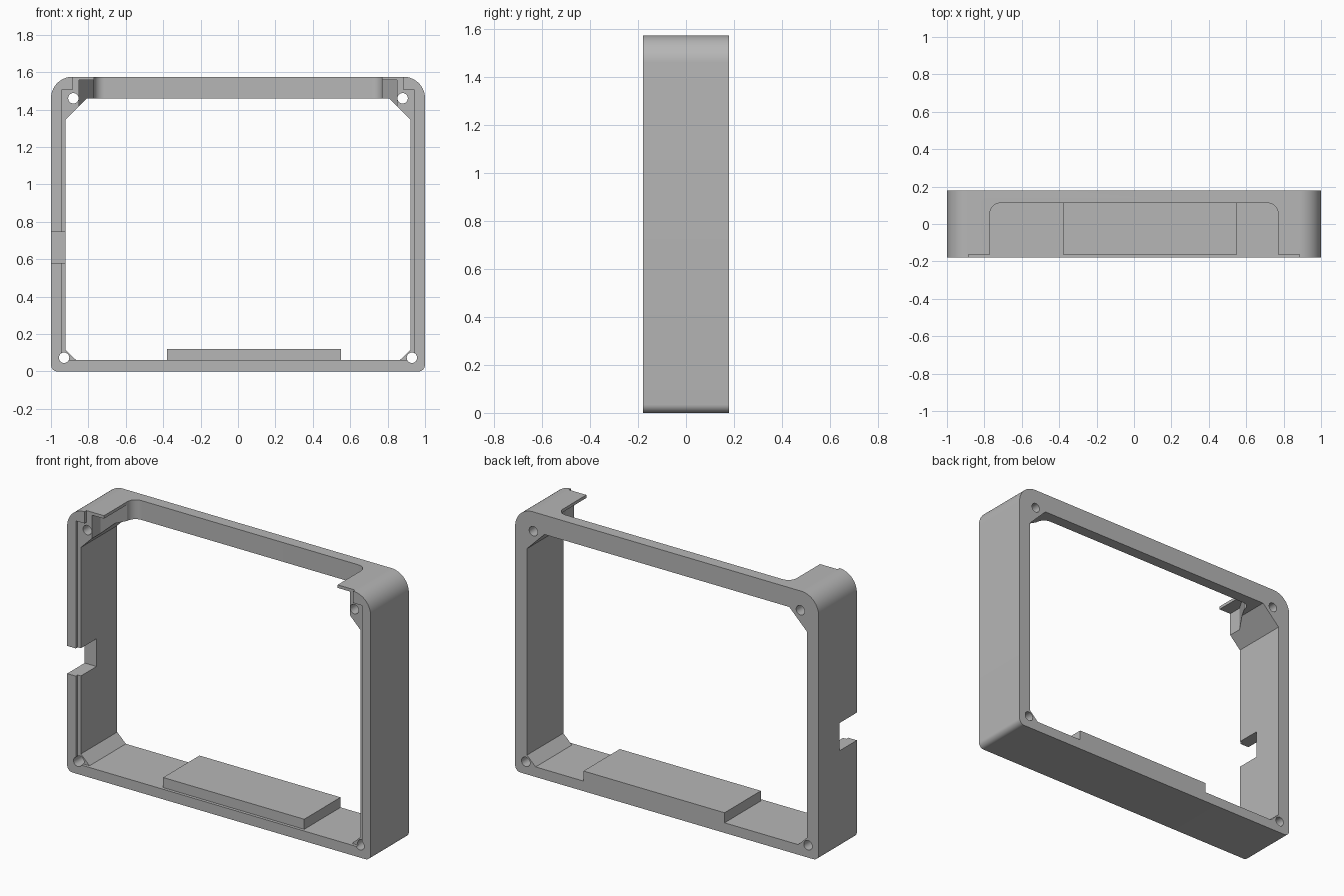
import bpy, bmesh, math
from mathutils import Vector

cube = bpy.data.objects.get("Cube")
if cube:
    bpy.data.objects.remove(cube, do_unlink=True)

grey = bpy.data.materials.new("plain grey")
grey.use_nodes = True
colour = (0.47, 0.47, 0.47, 1)
grey.diffuse_color = colour
grey.node_tree.nodes["Principled BSDF"].inputs["Base Color"].default_value = colour

FRONT, BACK = -0.18, 0.18
TOP, FLOOR = 1.575, 0.06
BEFORE, BEYOND = -0.4, 0.4


def arc(cx, cy, r, start, end, steps=12):
    angles = [math.radians(start + (end - start) * i / steps) for i in range(steps + 1)]
    return [(cx + r * math.cos(a), cy + r * math.sin(a)) for a in angles]


def mirrored(half):
    """Close a right-hand half profile with its mirror image."""
    return half + [(-x, y) for x, y in reversed(half)]


def prism(name, profile, low, high, axis="y"):
    """Extrude a flat profile along y (profile is xz) or z (profile is xy)."""
    place = (lambda a, b, c: (a, c, b)) if axis == "y" else (lambda a, b, c: (a, b, c))
    bm = bmesh.new()
    face = bm.faces.new([bm.verts.new(place(a, b, low)) for a, b in profile])
    extruded = bmesh.ops.extrude_face_region(bm, geom=[face])["geom"]
    shift = Vector(place(0, 0, high - low))
    bmesh.ops.translate(bm, verts=[v for v in extruded if isinstance(v, bmesh.types.BMVert)], vec=shift)
    bmesh.ops.recalc_face_normals(bm, faces=bm.faces)
    mesh = bpy.data.meshes.new(name)
    bm.to_mesh(mesh)
    bm.free()
    mesh.materials.append(grey)
    obj = bpy.data.objects.new(name, mesh)
    bpy.context.collection.objects.link(obj)
    return obj


def cut(target, cutter):
    """Subtract a cutter, keep the result and drop the cutter."""
    cutter.hide_render = True
    mod = target.modifiers.new("cut", "BOOLEAN")
    mod.operation, mod.solver, mod.object = "DIFFERENCE", "EXACT", cutter
    graph = bpy.context.evaluated_depsgraph_get()
    mesh = bpy.data.meshes.new_from_object(target.evaluated_get(graph))
    target.modifiers.clear()
    target.data = mesh
    bpy.data.objects.remove(cutter, do_unlink=True)


# Outer body: small bottom radii, large top radii
outline = mirrored(arc(0.965, 0.035, 0.035, -90, 0, 8) + arc(0.885, TOP - 0.115, 0.115, 0, 90, 16))
frame = prism("frame", outline, FRONT, BACK)

# Main opening with chamfered corners
opening = mirrored([(0.865, FLOOR), (0.922, 0.115), (0.922, 1.345), (0.807, 1.46)])
cut(frame, prism("opening_cutter", opening, BEFORE, BEYOND))

# Shallow front rebate for a panel
rebate = mirrored([(0.943, FLOOR), (0.943, 1.505), (0.885, 1.505), (0.885, 1.7)])
cut(frame, prism("rebate_cutter", rebate, BEFORE, FRONT + 0.018))

# Notch in the top, open at the front, and the wider flared pocket under its lips
corner = arc(0.715, 0.057, 0.055, 0, 90)
cut(frame, prism("top_notch_cutter", mirrored([(0.77, BEFORE)] + corner), 1.3, 1.8, "z"))
flare = mirrored([(0.85, BEFORE), (0.85, -0.08)] + corner)
cut(frame, prism("lip_pocket_cutter", flare, 1.3, 1.557, "z"))

# Cable notch in the right-hand wall
notch = [(-1.1, 0.58), (-0.85, 0.58), (-0.85, 0.745), (-1.1, 0.745)]
cut(frame, prism("side_notch_cutter", notch, BEFORE, -0.015))

# Screw holes through the four corners
for side in (-1, 1):
    for x, z in ((0.88, 1.46), (0.93, 0.073)):
        hole = arc(side * x, z, 0.028, 0, 360, 24)[:-1]
        cut(frame, prism("hole_cutter", hole, BEFORE, BEYOND))

# Raised block on the floor
block = [(-0.38, FLOOR), (0.55, FLOOR), (0.55, 0.12), (-0.38, 0.12)]
prism("floor_block", block, FRONT + 0.018, BACK)

# Smooth rounded corners, crisp edges elsewhere
bpy.ops.object.select_all(action="DESELECT")
frame.select_set(True)
bpy.context.view_layer.objects.active = frame
bpy.ops.object.shade_smooth_by_angle(angle=math.radians(25))
